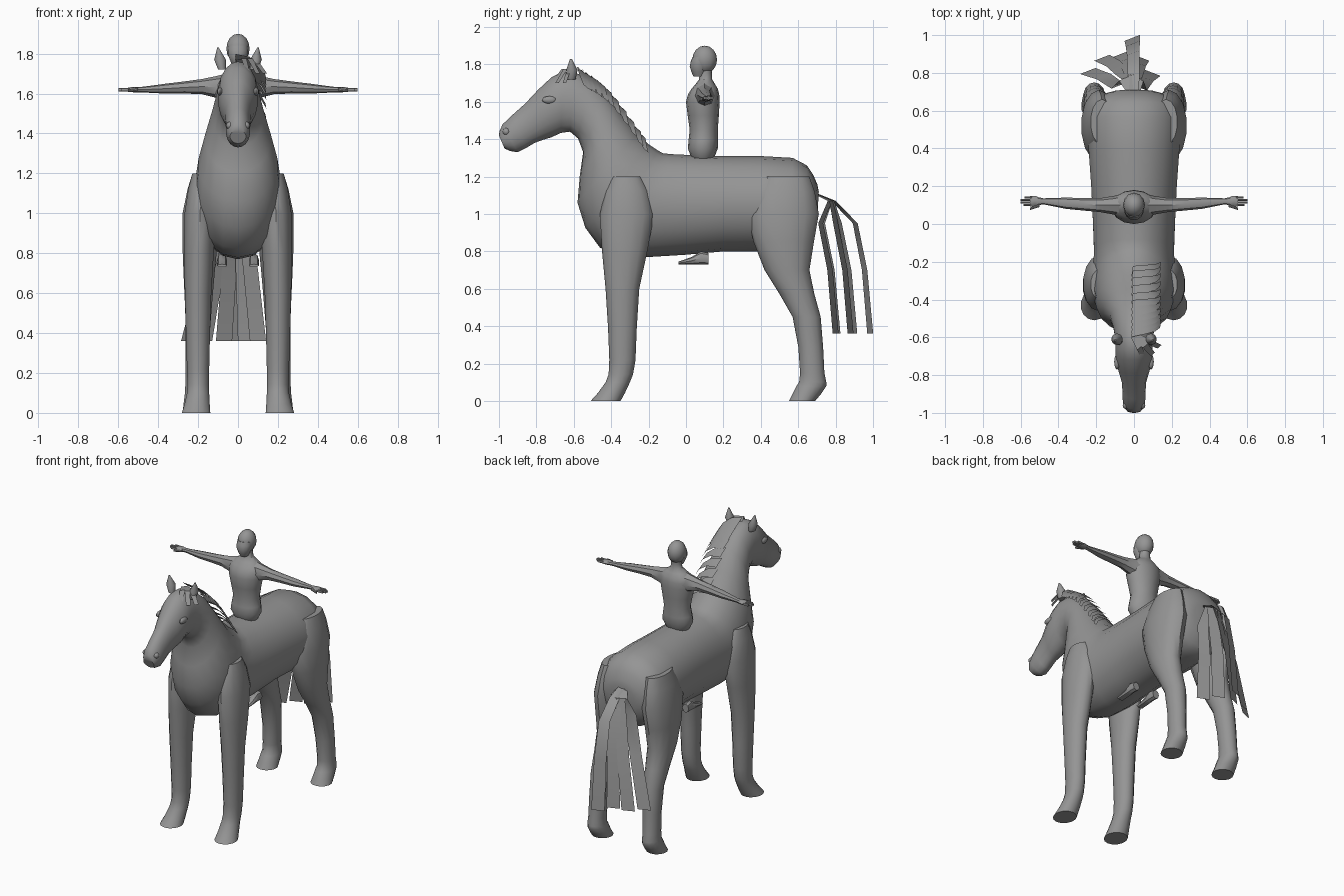
import bpy, bmesh, math
from mathutils import Vector

default_cube = bpy.data.objects.get("Cube")
if default_cube:
    bpy.data.objects.remove(default_cube)

# One plain colour for everything
shade = (0.3, 0.3, 0.3, 1)
grey = bpy.data.materials.new("plain_grey")
grey.use_nodes = True
grey.diffuse_color = shade
grey.node_tree.nodes["Principled BSDF"].inputs["Base Color"].default_value = shade

ACROSS = Vector((1, 0, 0))
ALONG = Vector((0, 1, 0))


def finish(name, bm, mirrored=False):
    """Turn the bmesh into a shaded object, optionally paired across the middle."""
    bmesh.ops.recalc_face_normals(bm, faces=bm.faces)
    mesh = bpy.data.meshes.new(name)
    bm.to_mesh(mesh)
    bm.free()
    mesh.materials.append(grey)
    part = bpy.data.objects.new(name, mesh)
    bpy.context.collection.objects.link(part)
    bpy.ops.object.select_all(action="DESELECT")
    part.select_set(True)
    bpy.context.view_layer.objects.active = part
    bpy.ops.object.shade_smooth_by_angle(angle=math.radians(40))
    if mirrored:
        pair = part.modifiers.new("other_side", "MIRROR")
        pair.use_mirror_merge = False
    return part


def between(before, start, end, after, t):
    """Smooth curve value from start to end, guided by the neighbours."""
    leave, arrive = (end - before) / 2, (after - start) / 2
    gap = end - start
    return start + t * (leave + t * (3 * gap - 2 * leave - arrive + t * (leave + arrive - 2 * gap)))


def smooth_path(rows, steps):
    """Insert curved in-between rows into a list of number rows."""
    padded = [rows[0], *rows, rows[-1]]
    result = []
    for group in zip(padded, padded[1:], padded[2:], padded[3:]):
        for step in range(steps):
            result.append([between(*values, step / steps) for values in zip(*group)])
    return result + [list(rows[-1])]


def loft(name, sections, axis=ACROSS, sides=14, mirrored=False):
    """Skin rounded rings; each section is an edge point, its opposite and a half width."""
    bm = bmesh.new()
    rings = []
    for first, second, width in sections:
        first, second = Vector(first), Vector(second)
        middle, half = (first + second) / 2, (first - second) / 2
        angles = [math.tau * i / sides for i in range(sides)]
        rings.append([bm.verts.new(middle + half * math.cos(a) + axis * width * math.sin(a))
                      for a in angles])
    for ring, following in zip(rings, rings[1:]):
        for i in range(sides):
            bm.faces.new((ring[i - 1], ring[i], following[i], following[i - 1]))
    bm.faces.new(rings[0])
    bm.faces.new(rings[-1])
    return finish(name, bm, mirrored)


def upright(name, rows, steps=2, mirrored=False):
    """Loft from rows of height, front, back, sideways centre, half width."""
    sections = [((x, front, z), (x, back, z), width)
                for z, front, back, x, width in smooth_path(rows, steps)]
    return loft(name, sections, mirrored=mirrored)


def limb(name, rows, steps=1):
    """Mirrored loft pointing sideways from rows of reach, centre, height, half depth, half height."""
    sections = [((x, y, z + thick), (x, y, z - thick), depth)
                for x, y, z, depth, thick in smooth_path(rows, steps)]
    return loft(name, sections, axis=ALONG, sides=8, mirrored=True)


def ball(name, centre, size, mirrored=False):
    bm = bmesh.new()
    bmesh.ops.create_uvsphere(bm, u_segments=12, v_segments=8, radius=1)
    bmesh.ops.scale(bm, vec=size, verts=bm.verts)
    bmesh.ops.translate(bm, vec=centre, verts=bm.verts)
    return finish(name, bm, mirrored)


def ribbon(name, path, root_width, tip_width, direction):
    """Flat strip of hair along a path, changing evenly in width."""
    bm = bmesh.new()
    rows = []
    last = len(path) - 1
    for i, point in enumerate(path):
        offset = Vector(direction) * (root_width + (tip_width - root_width) * i / last)
        rows.append([bm.verts.new(Vector(point) + offset), bm.verts.new(Vector(point) - offset)])
    for row, following in zip(rows, rows[1:]):
        bm.faces.new((*row, *reversed(following)))
    return finish(name, bm)


# Trunk, neck and head as one skin: upper y and z, lower y and z, half width
trunk = [
    (.71, 1.12, .7, .94, .1), (.68, 1.21, .65, .84, .2), (.57, 1.3, .55, .8, .25),
    (.2, 1.31, .2, .8, .23), (-.08, 1.32, -.2, .77, .215), (-.15, 1.34, -.46, .82, .22),
    (-.26, 1.43, -.58, 1.06, .2), (-.43, 1.65, -.55, 1.33, .13), (-.6, 1.76, -.62, 1.44, .1),
    (-.72, 1.73, -.72, 1.41, .1), (-.86, 1.59, -.81, 1.38, .065), (-.98, 1.48, -.9, 1.33, .06),
    (-1, 1.42, -.97, 1.35, .04)]
loft("horse_body", [((0, top, high), (0, bottom, low), width)
                    for top, high, bottom, low, width in smooth_path(trunk, 2)], sides=18)

# Legs in pairs
upright("front_legs", [
    (1.2, -.4, -.24, .18, .05), (1, -.46, -.17, .19, .08), (.6, -.43, -.25, .2, .068),
    (.22, -.41, -.27, .2, .057), (.1, -.43, -.3, .2, .057), (0, -.51, -.35, .21, .073)], mirrored=True)
upright("hind_legs", [
    (1.2, .42, .66, .17, .06), (1, .33, .71, .185, .095), (.7, .42, .66, .195, .08),
    (.45, .57, .72, .2, .064), (.15, .61, .74, .21, .055), (.08, .59, .75, .21, .06),
    (0, .55, .69, .21, .07)], mirrored=True)

# Ears, eyes and nostrils in pairs
upright("ears", [(1.72, -.64, -.59, .08, .02), (1.77, -.64, -.58, .09, .03),
                 (1.83, -.62, -.61, .1, .004)], steps=1, mirrored=True)
ball("eyes", (.09, -.73, 1.61), (.015, .04, .02), mirrored=True)
ball("nostrils", (.04, -.96, 1.44), (.02, .02, .02), mirrored=True)

# Rider torso and neck, then the head with its face
upright("rider_torso", [
    (1.26, .05, .13, 0, .05), (1.35, .01, .17, 0, .108), (1.45, .02, .17, 0, .09),
    (1.6, 0, .18, 0, .12), (1.67, .03, .17, 0, .11), (1.72, .07, .14, 0, .04),
    (1.78, .07, .14, 0, .035)])
ball("rider_head", (0, .1, 1.825), (.058, .066, .075))
upright("rider_face", [(1.735, .04, .1, 0, .025), (1.79, .02, .12, 0, .05),
                       (1.84, .035, .12, 0, .05)])

# Rider arms with flat hands, fingers and thumbs
limb("rider_arms", [
    (.06, .1, 1.63, .06, .07), (.18, .1, 1.635, .037, .038), (.36, .11, 1.625, .03, .025),
    (.48, .12, 1.62, .016, .014), (.52, .12, 1.62, .028, .014), (.55, .12, 1.62, .028, .01)], steps=2)
for finger, tip in enumerate((.585, .6, .6, .58)):
    y = .1 + finger / 75
    limb(f"rider_fingers_{finger}", [(x, y, 1.62, .006, .009) for x in (.54, tip)])
limb("rider_thumbs", [(.5, .1, 1.62, .01, .009), (.55, .08, 1.615, .006, .007)])

# Rider feet showing under the belly
limb_sections = [((.08, y, top), (.08, y, .73), .025)
                 for y, top in ((.12, .79), (.08, .8), (.03, .77), (-.04, .745))]
loft("rider_feet", limb_sections, sides=8, mirrored=True)

# Mane locks fall to the left, following the crest of the neck
crest = smooth_path([(0, -.57, 1.765), (0, -.43, 1.665), (0, -.25, 1.425)], 5)
for lock, root in enumerate(crest):
    drape = [(-.01, 0, .01), (.06, .01, 0), (.115, .02, -.04), (.14, .035, -.085)]
    path = [Vector(root) + Vector(fall) for fall in drape]
    ribbon(f"mane_lock_{lock}", path, .04, .02, (.1, .7, -.6))

# Forelock between the ears
for lock, (x, y) in enumerate(((.05, -.71), (.1, -.69), (.135, -.65))):
    path = [(0, -.59, 1.77), (x * .6, (y - .6) / 2, 1.775), (x, y, 1.7)]
    ribbon(f"forelock_{lock}", path, .025, .018, (.6, .5, 0))

# Tail locks fan out from the dock: sideways and backward position of each tip
tips = [(-.245, .81), (-.17, .88), (-.07, .9), (-.01, .985), (.04, .88), (.1, .8)]
for lock, (x, y) in enumerate(tips):
    path = [(0, .69, 1.11), (x * .2, y * .1 + .69, 1.07), (x * .35, y - .08, .95),
            (x * .65, y - .03, .7), (x, y, .36)]
    ribbon(f"tail_lock_{lock}", path, .03, .045, (.9, math.copysign(.35, -x), 0))
